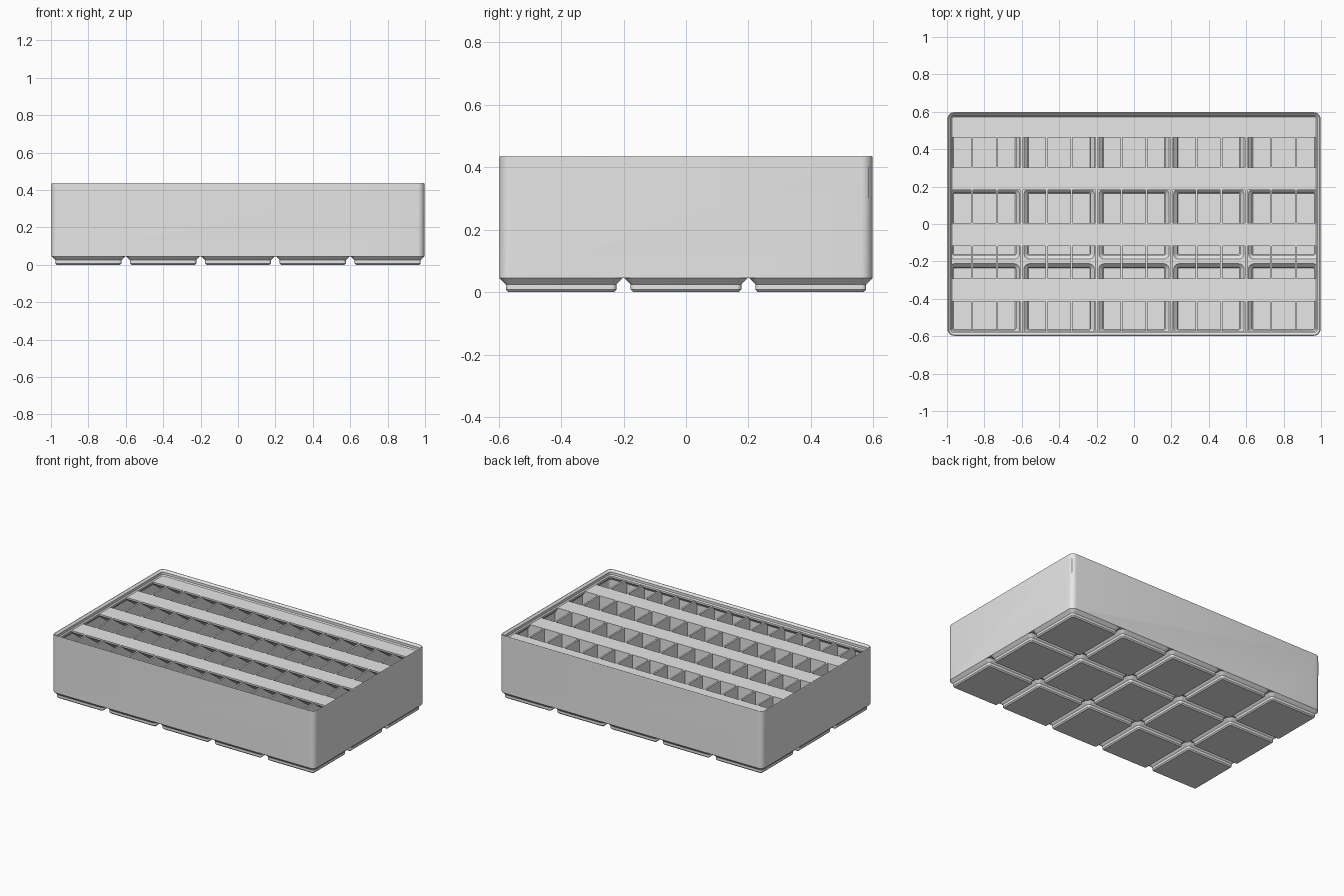
import bpy, bmesh, math

if "Cube" in bpy.data.objects:
    bpy.data.objects.remove(bpy.data.objects["Cube"])

# One plain grey plastic
grey = bpy.data.materials.new("light_grey_plastic")
grey.use_nodes = True
grey.diffuse_color = (0.8, 0.8, 0.8, 1)
grey.node_tree.nodes["Principled BSDF"].inputs["Base Color"].default_value = (0.8, 0.8, 0.8, 1)

CELL, COLS, ROWS = 0.4, 5, 3
TOP, FLOOR, THICK = 0.4, 0.05, 0.0114
PITCH_X = CELL / 3
CELL_X = [(i - (COLS - 1) / 2) * CELL for i in range(COLS)]
CELL_Y = [(j - (ROWS - 1) / 2) * CELL for j in range(ROWS)]


def finish(name, bm):
    bmesh.ops.recalc_face_normals(bm, faces=bm.faces)
    mesh = bpy.data.meshes.new(name)
    bm.to_mesh(mesh)
    bm.free()
    mesh.materials.append(grey)
    ob = bpy.data.objects.new(name, mesh)
    bpy.context.collection.objects.link(ob)
    return ob


def select(ob):
    bpy.ops.object.select_all(action='DESELECT')
    ob.select_set(True)
    bpy.context.view_layer.objects.active = ob


def rounded_loop(bm, cx, cy, hx, hy, r, z, seg=6):
    verts = []
    for q, (sx, sy) in enumerate([(1, 1), (-1, 1), (-1, -1), (1, -1)]):
        for k in range(seg + 1):
            a = (q + k / seg) * math.pi / 2
            verts.append(bm.verts.new((cx + sx * (hx - r) + r * math.cos(a),
                                       cy + sy * (hy - r) + r * math.sin(a), z)))
    return verts


def loft(bm, cx, cy, hx, hy, r, profile):
    """Capped stack of rounded rectangles; profile holds (inset, z)."""
    loops = [rounded_loop(bm, cx, cy, hx - d, hy - d, max(r - d, 0.006), z)
             for d, z in profile]
    for a, b in zip(loops, loops[1:]):
        for i in range(len(a)):
            j = (i + 1) % len(a)
            bm.faces.new((a[i], a[j], b[j], b[i]))
    bm.faces.new(loops[0])
    bm.faces.new(loops[-1])


def prism(bm, outline, axis, start, end):
    """Extrude an outline of (across, z) points along the x or y axis."""
    def point(t, u, z):
        return (t, u, z) if axis == 'x' else (u, t, z)
    a = [bm.verts.new(point(start, u, z)) for u, z in outline]
    b = [bm.verts.new(point(end, u, z)) for u, z in outline]
    bm.faces.new(a)
    bm.faces.new(b)
    for i in range(len(a)):
        j = (i + 1) % len(a)
        bm.faces.new((a[i], a[j], b[j], b[i]))


def slab(u0, u1, z0, z1):
    return [(u0, z0), (u1, z0), (u1, z1), (u0, z1)]


# Outer shell: underside, wall, stacking lip, inner wall and floor
bm = bmesh.new()
loft(bm, 0, 0, 0.9975, 0.5975, 0.0357,
     [(0, 0.045), (0, 0.433), (0.002, 0.436), (0.005, 0.436), (0.018, 0.424),
      (0.018, 0.407), (0.0248, 0.4), (0.0248, 0.388), (0.009, 0.368), (0.009, FLOOR)])
# Stepped feet under every grid cell
for x in CELL_X:
    for y in CELL_Y:
        loft(bm, x, y, 0.1975, 0.1975, 0.0357,
             [(0, 0.048), (0, 0.045), (0.0205, 0.0247), (0.0205, 0.0076), (0.028, 0)])
shell = finish("tray_shell", bm)

# Hollow the feet from inside
bm = bmesh.new()
for x in CELL_X:
    for y in CELL_Y:
        loft(bm, x, y, 0.188, 0.188, 0.03,
             [(0, 0.056), (0, 0.045), (0.02, 0.025), (0.02, 0.014), (0.024, 0.01)])
cutter = finish("foot_hollow_cutter", bm)
cutter.hide_render = True
mod = shell.modifiers.new("hollow", 'BOOLEAN')
mod.operation, mod.solver, mod.use_self, mod.object = 'DIFFERENCE', 'EXACT', True, cutter
select(shell)
bpy.ops.object.modifier_apply(modifier=mod.name)
bpy.data.objects.remove(cutter)
select(shell)
bpy.ops.object.shade_smooth_by_angle(angle=math.radians(30))


# Lower edge of a divider where it drops into a foot
def drop(c):
    half = [(0.171, 0.008), (0.171, 0.027), (0.191, 0.047), (0.191, 0.053)]
    return [(c + u, z) for u, z in half] + [(c - u, z) for u, z in reversed(half)]


# Cross dividers: fourteen thin plates running front to back
bm = bmesh.new()
for k in range(1, 3 * COLS):
    x = -1 + k * PITCH_X
    prism(bm, slab(x - THICK / 2, x + THICK / 2, 0.047, TOP - 0.0005), 'y', -0.592, 0.592)
    if k % 3:
        for y in CELL_Y:
            prism(bm, drop(y), 'x', x - THICK / 2, x + THICK / 2)
finish("cross_dividers", bm)

# Long dividers: three plates running side to side
WALLS = [-0.2975, 0, 0.2975]
bm = bmesh.new()
for y in WALLS:
    prism(bm, slab(y - THICK / 2, y + THICK / 2, 0.047, TOP - 0.0005), 'x', -0.992, 0.992)
    for x in CELL_X:
        prism(bm, drop(x), 'y', y - THICK / 2, y + THICK / 2)
finish("long_dividers", bm)

# Label shelves: flat top, thin front edge, sloped underside
bm = bmesh.new()
for back in [y + THICK / 2 for y in WALLS] + [0.585]:
    front = back - 0.122
    prism(bm, [(back, TOP), (front, TOP), (front, TOP - THICK), (back, TOP - 0.1)],
          'x', -0.99, 0.99)
finish("label_shelves", bm)
